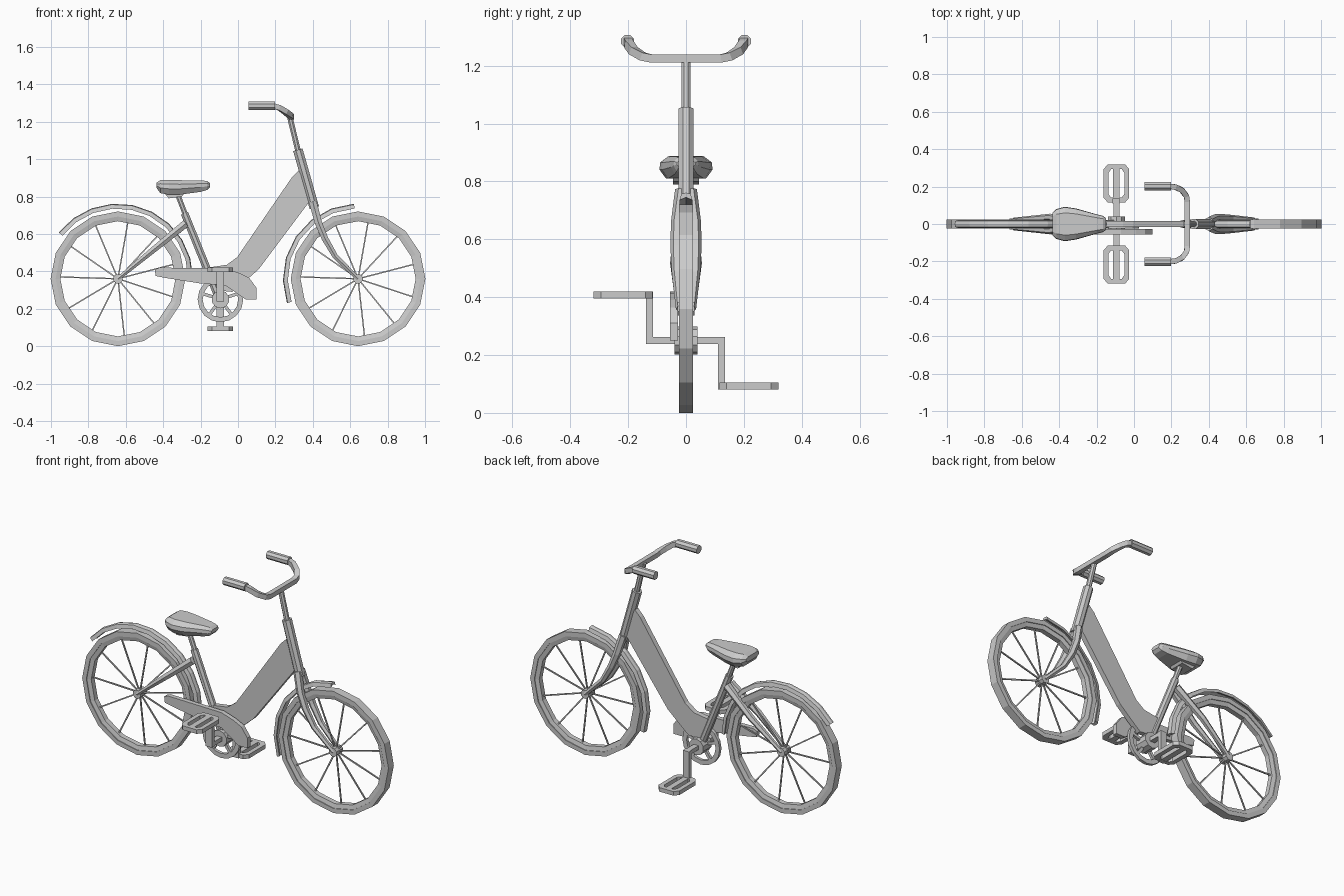
import bpy, bmesh
from math import sin, cos, pi, radians
from mathutils import Vector

if "Cube" in bpy.data.objects:
    bpy.data.objects.remove(bpy.data.objects["Cube"])


def skin(name, rings, closed=False):
    """Bridge a list of equal-length point rings into one solid."""
    bm = bmesh.new()
    vs = [[bm.verts.new(p) for p in r] for r in rings]
    n = len(rings[0])
    for i in range(len(vs) if closed else len(vs) - 1):
        a, b = vs[i], vs[(i + 1) % len(vs)]
        for j in range(n):
            k = (j + 1) % n
            bm.faces.new((a[j], a[k], b[k], b[j]))
    if not closed:
        bm.faces.new(vs[0][::-1])
        bm.faces.new(vs[-1])
    bmesh.ops.recalc_face_normals(bm, faces=bm.faces)
    me = bpy.data.meshes.new(name)
    bm.to_mesh(me)
    bm.free()
    ob = bpy.data.objects.new(name, me)
    bpy.context.collection.objects.link(ob)
    return ob


def tube(name, pts, radii, n=8, ref=(0, 1, 0)):
    """Tube along a path with one radius, or one per point."""
    pts = [Vector(p) for p in pts]
    if not isinstance(radii, (list, tuple)):
        radii = [radii] * len(pts)
    rings = []
    for i, p in enumerate(pts):
        t = Vector()
        if i:
            t += (p - pts[i - 1]).normalized()
        if i < len(pts) - 1:
            t += (pts[i + 1] - p).normalized()
        u = t.cross(Vector(ref)).normalized()
        v = u.cross(t).normalized()
        rings.append([p + radii[i] * (u * cos(a) + v * sin(a))
                      for a in (2 * pi * (k + .5) / n for k in range(n))])
    return skin(name, rings)


def lathe(name, prof, cx, cz, seg, a0=0, a1=360):
    """Sweep an (r, y) profile around a y-axis through (cx, cz)."""
    full = a1 - a0 == 360
    rings = []
    for i in range(seg if full else seg + 1):
        a = radians(a0 + (a1 - a0) * i / seg)
        rings.append([(cx + r * cos(a), y, cz + r * sin(a)) for r, y in prof])
    return skin(name, rings, full)


def plate(name, outline, y0, y1):
    """Flat side-view outline extruded across y."""
    return skin(name, [[(x, y, z) for x, z in outline] for y in (y0, y1)])


def box(name, x0, x1, y0, y1, z0, z1):
    return plate(name, [(x0, z0), (x1, z0), (x1, z1), (x0, z1)], y0, y1)


# Wheels: tyre, rim, hub and spokes
HZ, WX = .36, .642
for side, cx in (("rear", -WX), ("front", WX)):
    lathe(side + "_tyre", [(.36, -.025), (.333, -.025), (.333, .025), (.36, .025)], cx, HZ, 16)
    lathe(side + "_rim", [(.335, -.021), (.308, -.015), (.308, .015), (.335, .021)], cx, HZ, 16)
    tube(side + "_hub", [(cx, -.03, HZ), (cx, .03, HZ)], .026, 8, (0, 0, 1))
    for i in range(11):
        a = radians(80 + i * 360 / 11)
        d = Vector((cos(a), 0, sin(a)))
        c = Vector((cx, 0, HZ))
        tube(side + "_spoke", [c + d * .015, c + d * .312], .005, 4)

# Mudguards: arched section swept part way round each wheel
guard = [(.376, -.022), (.398, -.016), (.402, 0), (.398, .016), (.376, .022), (.386, 0)]
lathe("rear_mudguard", guard, -WX, HZ, 9, 0, 142)
lathe("front_mudguard", guard, WX, HZ, 6, 93, 199)

# Frame: seat tube, head tube and deep step-through beam
tube("seat_tube", [(-.286, 0, .71), (-.1, 0, .25)], .022)
tube("seat_post", [(-.33, 0, .83), (-.28, 0, .70)], .015)
tube("head_tube", [(.32, 0, 1.05), (.408, 0, .74)], .028)
plate("step_through_beam",
      [(.325, .94), (.29, .905), (-.005, .475), (-.06, .435), (-.16, .42),
       (-.13, .30), (-.03, .29), (.03, .34), (.11, .41), (.395, .79)], -.015, .015)

# Rear stays and front fork legs, one pair each
for s in (-1, 1):
    tube("rear_stay", [(-WX, s * .022, HZ), (-.45, s * .036, .517), (-.28, s * .018, .655)],
         [.012, .019, .024], 6)
    tube("fork_leg", [(.40, s * .014, .77), (.43, s * .03, .66), (.465, s * .034, .575),
                      (.52, s * .032, .48), (WX, s * .022, HZ)],
         [.024, .022, .02, .017, .013], 6)

# Saddle lofted from octagonal sections, plus clamp below
sections = [(-.435, .062, .875, .845), (-.415, .08, .888, .818), (-.37, .092, .888, .81),
            (-.31, .083, .887, .81), (-.20, .052, .886, .825), (-.165, .043, .883, .835),
            (-.15, .032, .872, .85)]
skin("saddle", [[(x, s * w * k, b + (t - b) * h)
                 for s, k, h in ((-1, .65, 1), (1, .65, 1), (1, .97, .72), (1, 1, .4),
                                 (1, .75, 0), (-1, .75, 0), (-1, 1, .4), (-1, .97, .72))]
                for x, w, t, b in sections])
plate("saddle_clamp", [(-.40, .825), (-.28, .825), (-.30, .80), (-.37, .79)], -.045, .045)

# Handlebar, stem and grips
tube("handlebar_stem", [(.277, 0, 1.225), (.322, 0, 1.04)], .016)
half = [(.285, .12, 1.225), (.28, .15, 1.232), (.255, .182, 1.252),
        (.22, .198, 1.275), (.185, .202, 1.285), (.15, .202, 1.285)]
tube("handlebar", [(x, -y, z) for x, y, z in half[::-1]] + half, .02, 4, (0, 0, 1))
for s in (-1, 1):
    tube("handlebar_grip", [(.056, s * .202, 1.285), (.197, s * .202, 1.285)], .024, 8, (0, 0, 1))

# Chain case on the near side
plate("chain_case",
      [(-.445, .41), (-.42, .42), (-.07, .415), (.01, .39), (.06, .365), (.10, .31),
       (.10, .25), (.04, .25), (-.01, .285), (-.07, .325), (-.2, .335),
       (-.39, .365), (-.44, .375)], -.055, -.028)

# Chainwheel with spokes, and crank shell
CX, CZ = -.094, .25
lathe("chainwheel_ring", [(.122, -.024), (.122, -.006), (.095, -.006), (.095, -.024)], CX, CZ, 16)
for i in range(5):
    a = radians(90 + 72 * i)
    tube("chainwheel_spoke", [(CX + r * cos(a), -.015, CZ + r * sin(a)) for r in (.03, .1)],
         .012, 4)
tube("crank_shell", [(CX, -.04, CZ), (CX, .04, CZ)], .048, 10, (0, 0, 1))

# Cranks and pedals, opposite each other
box("crank_axle", CX - .016, CX + .016, -.13, .13, CZ - .012, CZ + .012)
for s in (-1, 1):
    lo, hi = (CZ - .012, .42) if s < 0 else (.08, CZ + .012)
    pz = .408 if s < 0 else .093
    y0, y1 = (-.139, -.114) if s < 0 else (.11, .135)
    box("crank_arm", CX - .02, CX + .02, y0, y1, lo, hi)
    box("pedal_bar", CX - .017, CX + .017, *sorted((s * .125, s * .305)), pz - .012, pz + .012)
    yc = s * .217
    rim = []
    # octagonal pedal cage
    for u, v in ((1, .75), (.68, 1), (-.68, 1), (-1, .75),
                 (-1, -.75), (-.68, -1), (.68, -1), (1, -.75)):
        xo, yo = CX + u * .068, yc + v * .102
        xi, yi = CX + u * .042, yc + v * .076
        rim.append([(xo, yo, pz - .012), (xo, yo, pz + .012),
                    (xi, yi, pz + .012), (xi, yi, pz - .012)])
    skin("pedal_cage", rim, True)
